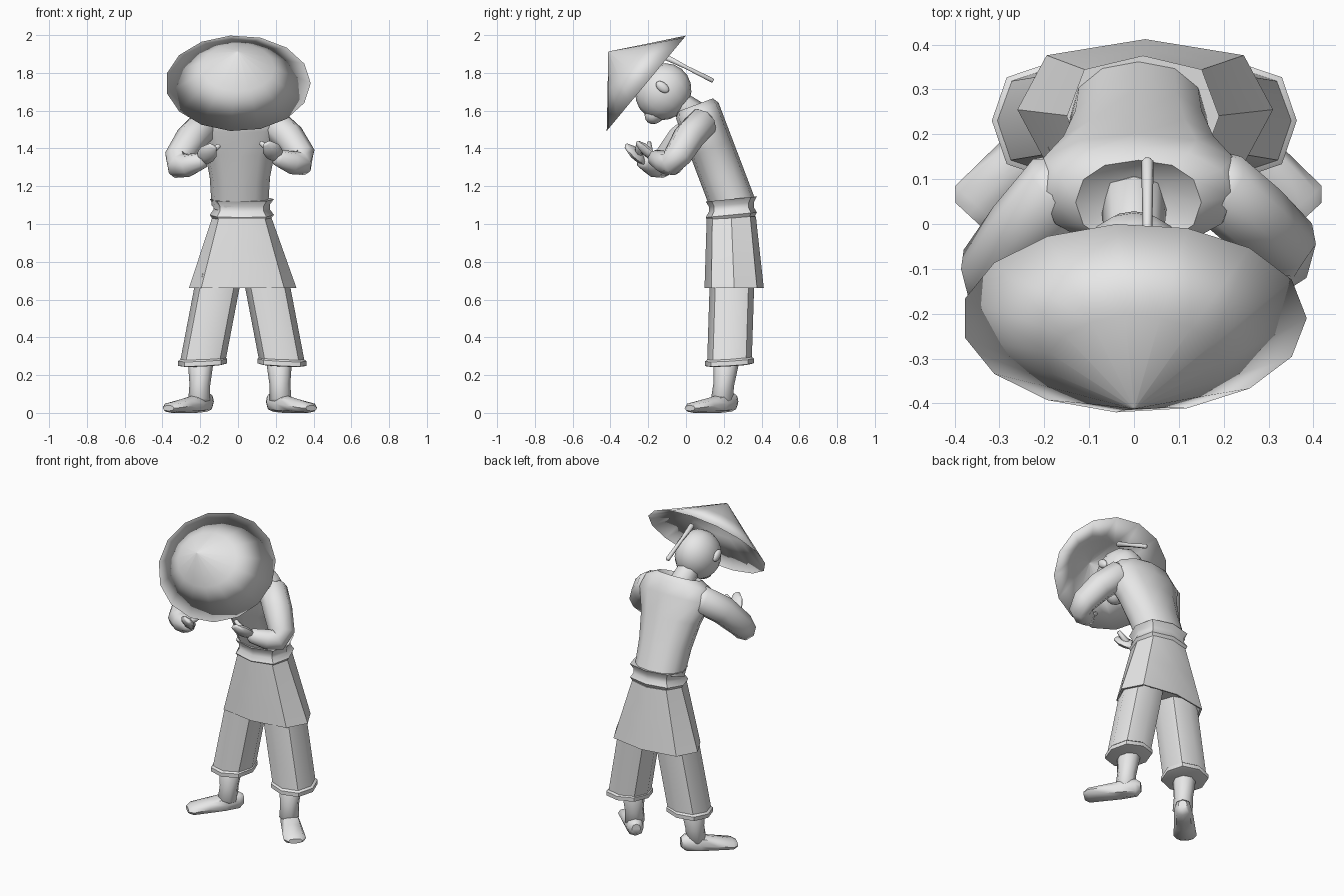
import bpy, bmesh, math
from mathutils import Vector

default_cube = bpy.data.objects.get("Cube")
if default_cube:
    bpy.data.objects.remove(default_cube, do_unlink=True)

COLOUR = (.8, .8, .8, 1)
grey = bpy.data.materials.new("plain_grey")
grey.use_nodes = True
grey.diffuse_color = COLOUR
grey.node_tree.nodes["Principled BSDF"].inputs["Base Color"].default_value = COLOUR

SIDEWAYS = Vector((1, 0, 0))
UP = Vector((0, 0, 1))


def finish(name, bm, smooth_angle):
    """Turn a bmesh into a smooth-shaded object that keeps its sharper edges."""
    bmesh.ops.recalc_face_normals(bm, faces=bm.faces)
    mesh = bpy.data.meshes.new(name)
    bm.to_mesh(mesh)
    bm.free()
    mesh.materials.append(grey)
    for polygon in mesh.polygons:
        polygon.use_smooth = True
    mesh.set_sharp_from_angle(angle=math.radians(smooth_angle))
    obj = bpy.data.objects.new(name, mesh)
    bpy.context.collection.objects.link(obj)
    return obj


def signed_power(value, power):
    return math.copysign(abs(round(value, 6)) ** power, value)


def loft(name, rings, sides=8, ref=SIDEWAYS, power=.85, smooth_angle=50):
    """Skin rings of (centre, axis, radius along ref, radius across)."""
    bm = bmesh.new()
    loops = []
    for centre, axis, along, across in rings:
        axis = Vector(axis).normalized()
        u = (ref - axis * ref.dot(axis)).normalized()
        v = axis.cross(u)
        loop = []
        for i in range(sides):
            angle = math.tau * i / sides
            offset = u * along * signed_power(math.cos(angle), power)
            offset += v * across * signed_power(math.sin(angle), power)
            loop.append(bm.verts.new(Vector(centre) + offset))
        loops.append(loop)
    for lower, upper in zip(loops, loops[1:]):
        for i in range(sides):
            j = (i + 1) % sides
            bm.faces.new((lower[i], lower[j], upper[j], upper[i]))
    bm.faces.new(loops[0][::-1])
    bm.faces.new(loops[-1])
    return finish(name, bm, smooth_angle)


def tube(name, points, widths, flatness=1, sides=8, ref=SIDEWAYS):
    """Skin a path with rings that follow it, and round off both ends."""
    points = [Vector(p) for p in points]
    rings = []
    last = len(points) - 1
    for i, (point, width) in enumerate(zip(points, widths)):
        axis = (points[min(i + 1, last)] - points[max(i - 1, 0)]).normalized()
        ring = (point, axis, width, width * flatness)
        tip = width * flatness * .4
        small = (axis, width * .6, width * flatness * .6)
        if i == 0:
            rings.append((point - axis * tip, *small))
        rings.append(ring)
        if i == last:
            rings.append((point + axis * tip, *small))
    return loft(name, rings, sides, ref, power=1, smooth_angle=60)


def ball(name, centre, size, tilt):
    bm = bmesh.new()
    bmesh.ops.create_uvsphere(bm, u_segments=14, v_segments=10, radius=1)
    obj = finish(name, bm, smooth_angle=80)
    obj.location = centre
    obj.scale = size
    obj.rotation_euler.x = tilt
    return obj


def blend(start, end, t):
    return Vector(start).lerp(Vector(end), t)


# Conical hat tipped forward: outer cone, rim, then the inner cone
hat_axis = Vector((0, -.77, .64))
rim_centre = Vector((0, -.21, 1.745))
hat_rings = []
for depth, steps in ((.26, (1, .5, 0)), (.24, (.5, 1))):
    for t in steps:
        spread = max(1 - t, .01)
        hat_rings.append((rim_centre + hat_axis * depth * t, hat_axis,
                          .385 * spread, .33 * spread))
loft("straw_hat", hat_rings, sides=15, power=1, smooth_angle=180)

# Head bowed with the hat
BOW = .9
ball("head", (0, -.12, 1.7), (.13, .155, .145), BOW)
ball("chin", (0, -.165, 1.585), (.06, .06, .05), BOW)
tube("neck", [(0, .06, 1.57), (0, -.09, 1.68)], [.075, .06])
tube("hair_queue", [(.03, -.1, 1.88), (.03, 0, 1.83), (.03, .14, 1.76)],
     [.018, .011, .014], sides=6)

# Torso leaning along a straight spine, ending in a wide collar
lean = Vector((0, -.35, .93))


def spine(t):
    return blend((.01, .25, 1.1), (.01, .06, 1.6), t)


torso_rings = [(spine(t), lean, width, .12) for t, width in
               zip((0, .3, .6, .85, 1), (.15, .16, .19, .24, .21))]
torso_rings.append((spine(1.06), lean, .14, .1))
torso_rings.append((spine(1), lean, .07, .06))
loft("torso", torso_rings, sides=12, power=.9)

# Belt with two flared ridges
belt_rings = []
for i in range(5):
    radius = .17 if i % 3 == 1 else .15
    belt_rings.append(((.02, .24, 1.02 + i * .028), (0, -.1, 1), radius, radius * .8))
loft("belt", belt_rings, power=.75, smooth_angle=40)

# Flared skirt, hollow underneath
skirt_rings = []
for t, lining in ((0, 1), (.5, 1), (1, 1), (1, .95), (.9, .9)):
    skirt_rings.append((blend((.02, .24, 1.04), (.025, .255, .66), t), UP,
                        (.155 + .13 * t) * lining, (.13 + .027 * t) * lining))
loft("skirt", skirt_rings, power=.75, smooth_angle=40)

# Limbs
for side, label in ((1, "left"), (-1, "right")):

    def place(x, y, z, offset=.01):
        return Vector((offset + side * x, y, z))

    # Trouser leg with a turned cuff
    hip = place(.12, .245, .74, .023)
    hem = place(.21, .23, .27, .023)
    loft(label + "_trouser", [(blend(hip, hem, t), UP, .12, .118) for t in (0, .3, .6, 1)])
    cuff_axis = Vector((side * .05, -.06, 1))
    loft(label + "_cuff", [(hem + UP * height, cuff_axis, radius, radius) for height, radius in
                           ((-.018, .115), (-.014, .13), (.01, .13), (.025, .11))],
         smooth_angle=40)

    # Ankle and splayed foot, each foot ring resting on the ground
    tube(label + "_ankle", [place(.207, .215, .29), place(.212, .2, .15), place(.215, .19, .07)],
         [.07, .055, .058])
    heel = place(.175, .24, 0)
    toe = place(.36, .04, 0)
    foot_axis = toe - heel
    foot_rings = []
    for t, fullness in ((-.1, .5), (0, .9), (.3, 1), (.65, 1), (1, 1), (1.1, .6)):
        height = .058 - .03 * t
        foot_rings.append((blend(heel, toe, t) + UP * height, foot_axis,
                           (.052 + .014 * t) * fullness, height * fullness))
    loft(label + "_foot", foot_rings, ref=foot_axis.cross(UP))

    # Bent arm; the right one reaches slightly further forward
    forward = Vector((0, -.06, -.015)) if side < 0 else Vector()
    shoulder = place(.17, .09, 1.54)
    elbow = place(.345, -.06, 1.34) + forward
    wrist = place(.2, -.165, 1.35) + forward
    fingertip = place(.14, -.26, 1.43) + forward
    hinge = (elbow - shoulder).cross(wrist - elbow).normalized()
    tube(label + "_sleeve",
         [shoulder, blend(shoulder, elbow, .5) + UP * .02, blend(shoulder, elbow, .9), 
          blend(elbow, wrist, .15) - UP * .02, blend(elbow, wrist, .5) - UP * .02, wrist],
         [.085, .085, .075, .068, .062, .045], ref=hinge)
    tube(label + "_hand", [blend(wrist, fingertip, t) for t in (0, .3, .6, .95)],
         [.035, .048, .048, .025], flatness=.5, ref=hinge)
    tube(label + "_thumb", [blend(wrist, fingertip, .3), place(.11, -.195, 1.43) + forward],
         [.022, .012], sides=6)

    # Ear
    ball(label + "_ear", place(.13, -.125, 1.725, 0), (.018, .025, .04), BOW)
